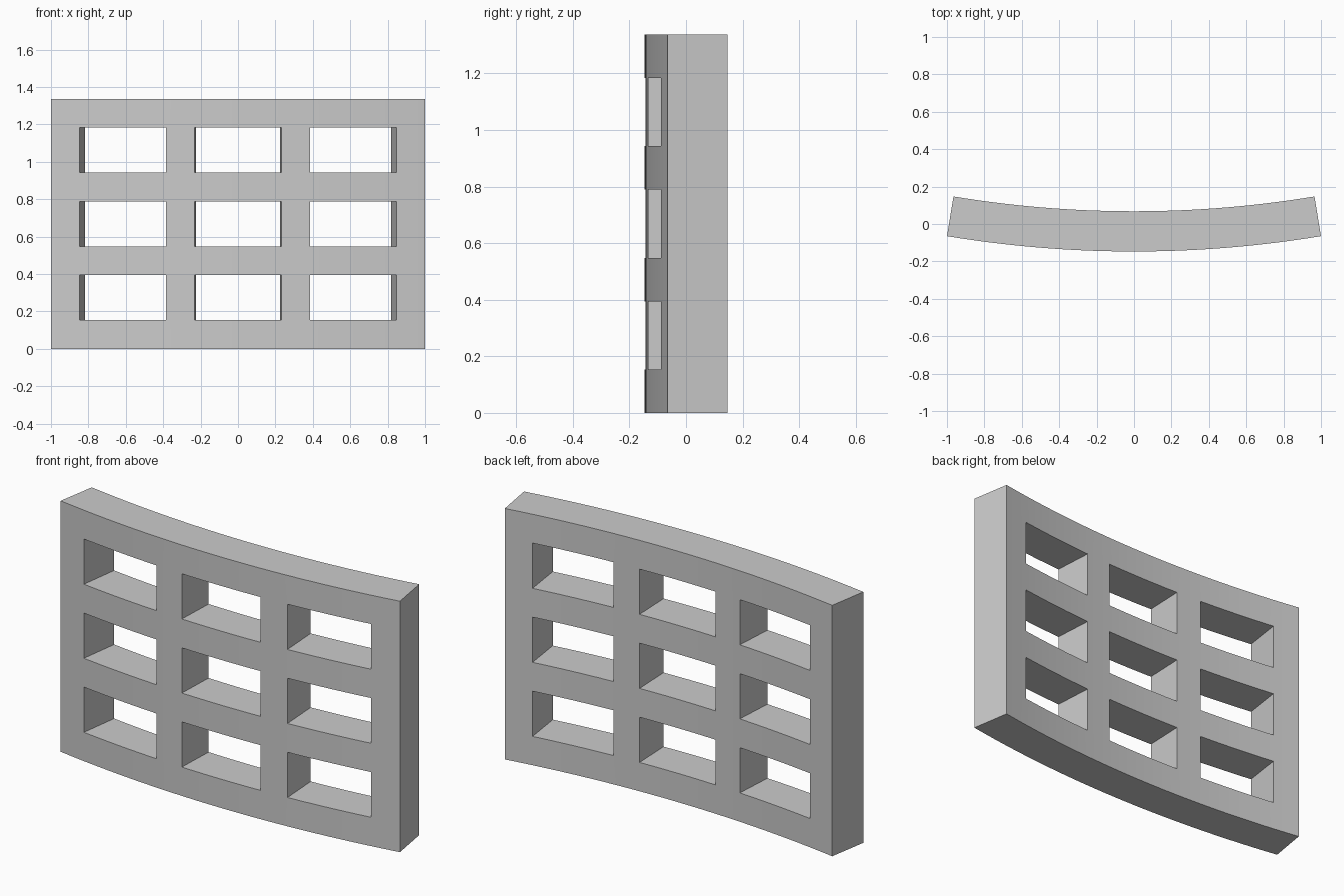
import bpy, bmesh, math

if "Cube" in bpy.data.objects:
    bpy.data.objects.remove(bpy.data.objects["Cube"])

# Panel dimensions
R_FRONT, R_BACK, CENTRE_Y = 6.14, 5.925, 5.993
HALF = math.asin(1.0 / R_FRONT)
BAR_Z, WIN_Z = 0.1535, 0.241
BAR_A = 0.155 / R_FRONT
WIN_A = (2 * HALF - 4 * BAR_A) / 3

# Column angles (bars and windows alternate, subdivided for the curve)
angles, col_open = [-HALF], []
for k in range(7):
    width, steps = (WIN_A, 6) if k % 2 else (BAR_A, 2)
    for s in range(steps):
        angles.append(angles[-1] + width / steps)
        col_open.append(k % 2 == 1)

# Row heights
heights, row_open = [0.0], []
for k in range(7):
    heights.append(heights[-1] + (WIN_Z if k % 2 else BAR_Z))
    row_open.append(k % 2 == 1)

NX, NZ = len(col_open), len(row_open)


def solid(i, j):
    return 0 <= i < NX and 0 <= j < NZ and not (col_open[i] and row_open[j])


bm = bmesh.new()
cache = {}


def vert(i, j, back):
    key = (i, j, back)
    if key not in cache:
        r = R_BACK if back else R_FRONT
        a = angles[i]
        cache[key] = bm.verts.new((r * math.sin(a), CENTRE_Y - r * math.cos(a), heights[j]))
    return cache[key]


# Front and back skins, plus walls wherever a solid cell meets a gap
for i in range(NX):
    for j in range(NZ):
        if not solid(i, j):
            continue
        ring = [(i, j), (i + 1, j), (i + 1, j + 1), (i, j + 1)]
        bm.faces.new([vert(*p, 0) for p in ring])
        bm.faces.new([vert(*p, 1) for p in reversed(ring)])
        sides = [(i, j - 1), (i + 1, j), (i, j + 1), (i - 1, j)]
        for n, cell in enumerate(sides):
            if not solid(*cell):
                p, q = ring[n], ring[(n + 1) % 4]
                bm.faces.new([vert(*q, 0), vert(*p, 0), vert(*p, 1), vert(*q, 1)])
bmesh.ops.recalc_face_normals(bm, faces=bm.faces)

mesh = bpy.data.meshes.new("curved_window_panel")
bm.to_mesh(mesh)
bm.free()
panel = bpy.data.objects.new("curved_window_panel", mesh)
bpy.context.collection.objects.link(panel)

# Plain grey colour
grey = bpy.data.materials.new("light_grey")
grey.diffuse_color = (0.6, 0.6, 0.6, 1)
grey.use_nodes = True
grey.node_tree.nodes["Principled BSDF"].inputs["Base Color"].default_value = grey.diffuse_color
mesh.materials.append(grey)

# Smooth curve, sharp edges
bpy.context.view_layer.objects.active = panel
panel.select_set(True)
bpy.ops.object.shade_smooth_by_angle(angle=math.radians(30))
